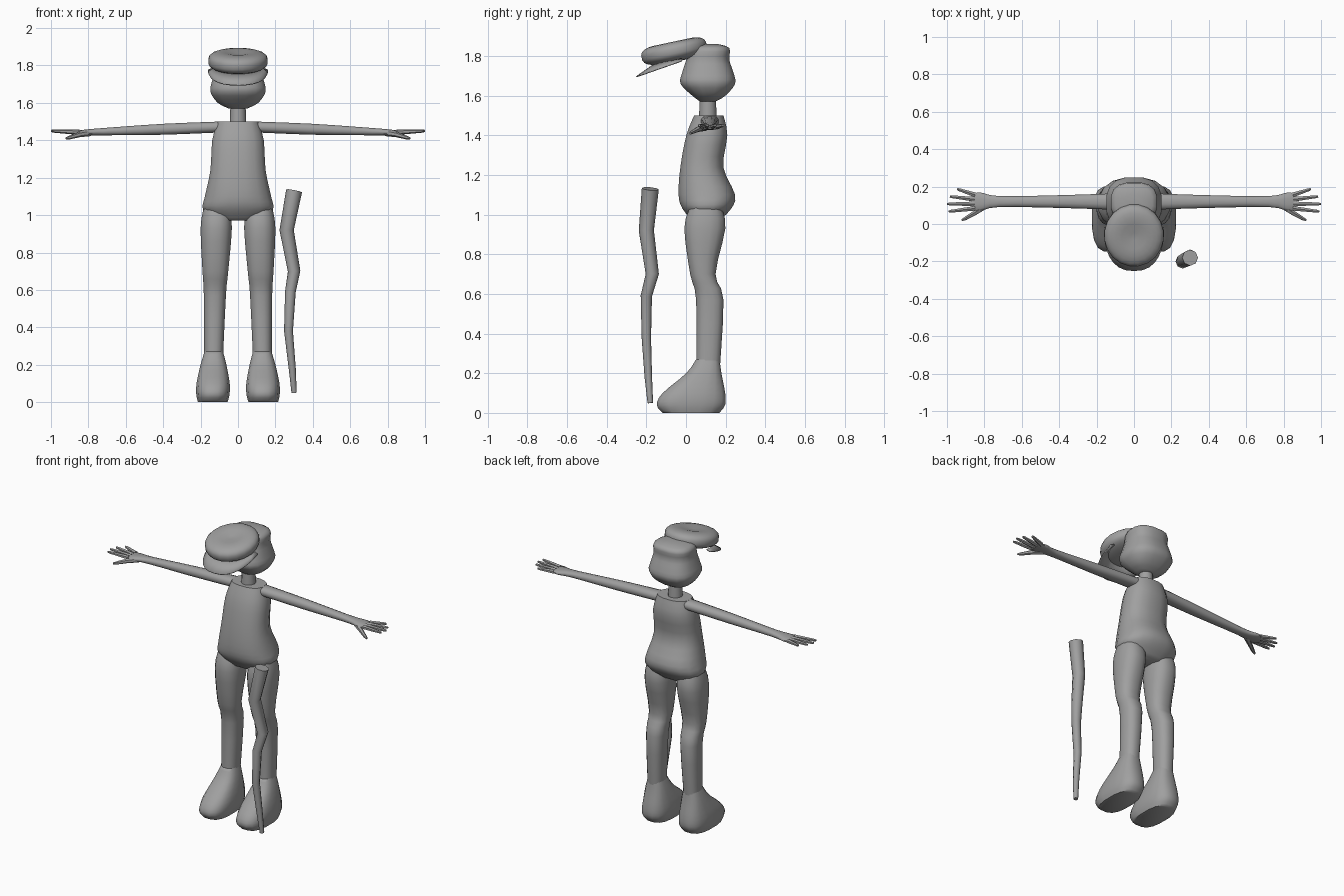
import bpy, bmesh, math
from mathutils import Vector

cube = bpy.data.objects.get("Cube")
if cube:
    bpy.data.objects.remove(cube)

grey = bpy.data.materials.new("plain grey")
grey.use_nodes = True
colour = (.35, .35, .35, 1)
grey.diffuse_color = colour
grey.node_tree.nodes["Principled BSDF"].inputs["Base Color"].default_value = colour


def finish(name, bm, angle=60):
    """Turn a bmesh into a smooth-shaded grey object."""
    bmesh.ops.recalc_face_normals(bm, faces=bm.faces)
    mesh = bpy.data.meshes.new(name)
    bm.to_mesh(mesh)
    bm.free()
    mesh.materials.append(grey)
    obj = bpy.data.objects.new(name, mesh)
    bpy.context.collection.objects.link(obj)
    bpy.ops.object.select_all(action='DESELECT')
    obj.select_set(True)
    bpy.context.view_layer.objects.active = obj
    bpy.ops.object.shade_smooth_by_angle(angle=math.radians(angle))
    return obj


def squircle(angle, power):
    """Point on a unit circle that turns boxier as the power grows."""
    c, s = math.cos(angle), math.sin(angle)
    return (math.copysign(abs(c) ** (2 / power), c),
            math.copysign(abs(s) ** (2 / power), s))


def flow(keys, steps=3):
    """Smooth spline through a few key sections."""
    keys = [Vector(k) for k in keys]
    padded = [keys[0]] + keys + [keys[-1]]
    result = []
    for a, b, c, d in zip(padded, padded[1:], padded[2:], padded[3:]):
        for i in range(steps):
            t = i / steps
            result.append(b + ((c - a) * t + (2 * a - 5 * b + 4 * c - d) * t ** 2
                               + (3 * b - a - 3 * c + d) * t ** 3) / 2)
    return result + [keys[-1]]


def skin(name, loops, angle=60):
    """Bridge point loops and cap both ends."""
    bm = bmesh.new()
    rows = [[bm.verts.new(p) for p in loop] for loop in loops]
    count = len(rows[0])
    for a, b in zip(rows, rows[1:]):
        for i in range(count):
            j = (i + 1) % count
            bm.faces.new((a[i], a[j], b[j], b[i]))
    bm.faces.new(rows[0])
    bm.faces.new(rows[-1])
    return finish(name, bm, angle)


def upright_loft(name, sections, centre=lambda z: 0, power=2.4, sides=16):
    """Each section is (height, half width, front, back)."""
    loops = []
    for z, width, front, back in sections:
        outline = [squircle(math.tau * (i + .5) / sides, power) for i in range(sides)]
        loops.append([(centre(z) + width * c, (front + back) / 2 + (back - front) / 2 * s, z)
                      for c, s in outline])
    return skin(name, loops)


def arm_loft(name, sections, side, sides=12):
    """Each section is (reach, half depth, half height) on a gently falling arm."""
    loops = []
    for reach, depth, height in sections:
        outline = [squircle(math.tau * (i + .5) / sides, 2.3) for i in range(sides)]
        loops.append([(side * reach, .12 + depth * c, 1.475 - reach * .04 + height * s)
                      for c, s in outline])
    return skin(name, loops)


def tube(name, path, start, end, sides=8):
    """Round rod along a path, tapering from start radius to end radius."""
    points = [Vector(p) for p in path]
    last = len(points) - 1
    loops = []
    for i, point in enumerate(points):
        along = (points[min(i + 1, last)] - points[max(i - 1, 0)]).normalized()
        across = along.cross(Vector((0, 1, 0))).normalized()
        other = across.cross(along)
        radius = start + (end - start) * i / last
        turns = [math.tau * k / sides for k in range(sides)]
        loops.append([point + radius * (across * math.cos(t) + other * math.sin(t))
                      for t in turns])
    return skin(name, loops, 50)


# Torso, neck and head
upright_loft("torso", flow([
    (.97, .12, .03, .17), (1.03, .19, -.02, .23), (1.1, .18, -.04, .25),
    (1.24, .15, -.03, .19), (1.4, .14, 0, .21), (1.5, .11, .04, .19)]))
tube("neck", [(0, .11, 1.48), (0, .11, 1.6)], .045, .04, 12)
upright_loft("head", flow([
    (1.57, .05, .07, .15), (1.6, .11, .03, .2), (1.66, .15, -.03, .25),
    (1.72, .14, -.02, .24), (1.78, .125, 0, .22), (1.84, .12, .02, .22),
    (1.86, .05, .08, .16)]), power=2.6)

# Limbs on both sides
for side, label in ((1, "left"), (-1, "right")):
    def stance(z, side=side):
        return side * (.135 - z * .02)

    upright_loft(label + "_leg", flow([
        (1.04, .07, .02, .18), (.93, .085, -.01, .2), (.7, .07, .02, .15),
        (.57, .06, .05, .19), (.2, .05, .05, .17)]), stance)
    upright_loft(label + "_foot", flow([
        (0, .08, -.12, .17), (.04, .09, -.15, .2), (.1, .09, -.12, .2),
        (.2, .07, 0, .18), (.27, .05, .05, .17)]), stance, power=2.7)
    arm_loft(label + "_arm", flow([
        (.1, .045, .03), (.4, .035, .03), (.72, .03, .02),
        (.82, .05, .015), (.87, .04, .01)]), side)

    # Fingers fan out from the palm
    for finger, k in (("index", -1.5), ("middle", -.5), ("ring", .5), ("little", 1.5)):
        root = Vector((side * .85, .12 + k * .024, 1.443))
        tip = Vector((side * (.995 - k * .015 - k * k * .012), .127 + k * .04, 1.45))
        tube(f"{label}_{finger}_finger", [root, root.lerp(tip, .5), root.lerp(tip, .9), tip],
             .014, .006, 6)
    tube(label + "_thumb", [(side * .79, .1, 1.44), (side * .85, .06, 1.43),
                            (side * .9, .03, 1.415), (side * .92, .02, 1.41)],
         .018, .006, 6)

# Puffy cap with a dimpled top, tipped forward
puff = []
for i in range(13):
    c, s = squircle(math.radians(-75 + i * 13.5), 2.8)
    dimple = .025 * (1 - c) ** 2 if s > 0 else 0
    puff.append((.056 * s - dimple, .16 * c, -.17 * c, .17 * c))
cap = upright_loft("cap", puff, power=2, sides=20)
cap.location = (0, -.06, 1.825)
cap.rotation_euler.x = math.radians(12)

# Curved visor under the front of the cap
bm = bmesh.new()
steps = 14
rows = []
for out in (0, .5, 1):
    row = []
    for i in range(steps + 1):
        c, s = squircle(math.pi * i / steps, 2.4)
        row.append(bm.verts.new((c * (.135 + out * .025),
                                 -.02 - abs(s) * (.13 + out * .1),
                                 1.785 - out * .01 - abs(s) * (.02 + out * .06))))
    rows.append(row)
for a, b in zip(rows, rows[1:]):
    for i in range(steps):
        bm.faces.new((a[i], a[i + 1], b[i + 1], b[i]))
visor = finish("visor", bm)
thickness = visor.modifiers.new("thickness", 'SOLIDIFY')
thickness.thickness = .006
thickness.offset = 0

# Crooked walking stick, tapering downward
tube("walking_stick", [
    (.3, -.18, 1.13), (.26, -.2, .92), (.3, -.17, .7), (.28, -.2, .59),
    (.27, -.2, .38), (.29, -.19, .18), (.3, -.18, .05)], .043, .014)
